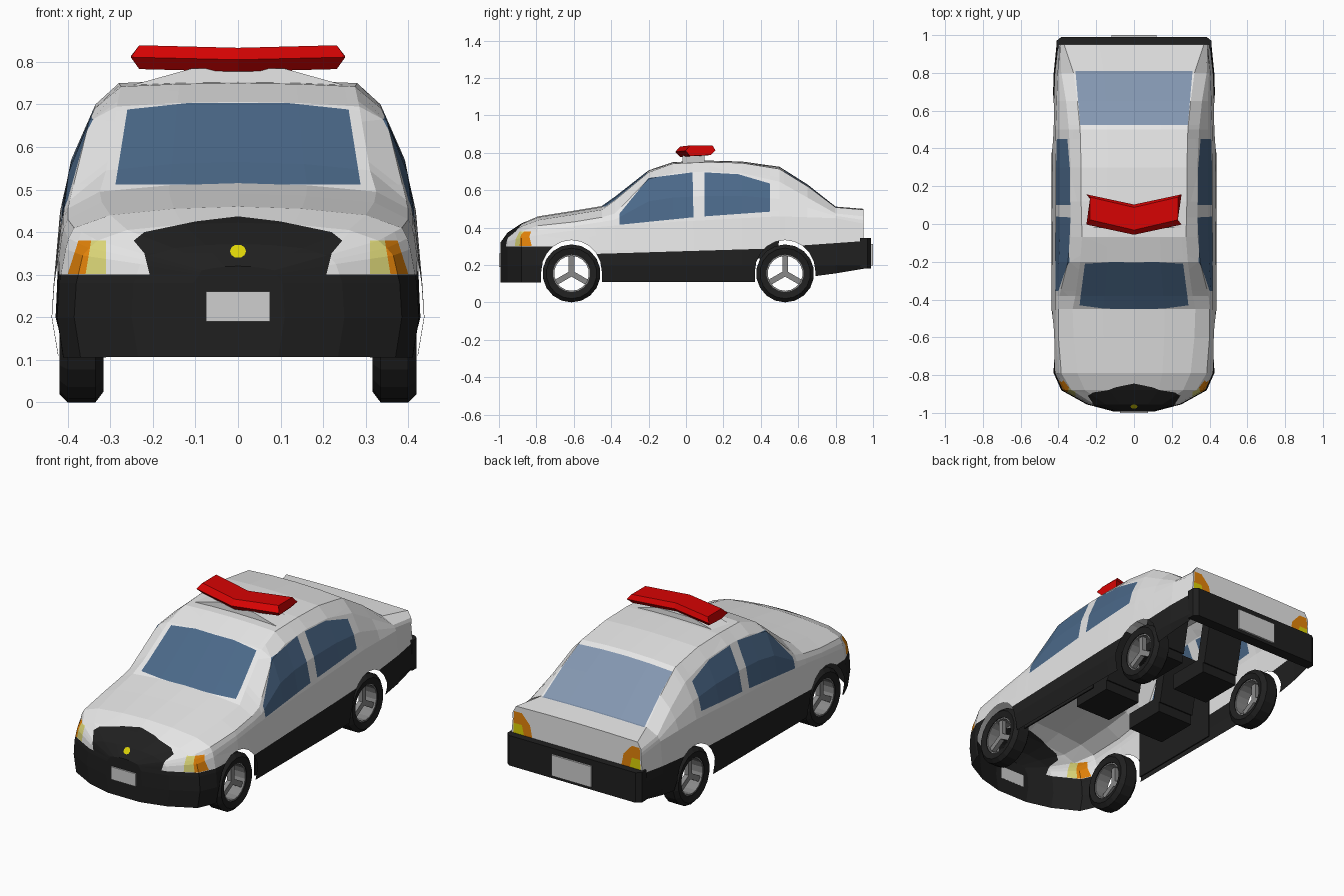
import bpy, bmesh, math
from mathutils import Vector, Matrix

if "Cube" in bpy.data.objects:
    bpy.data.objects.remove(bpy.data.objects["Cube"])

COLOURS = {
    "white_paint": (.82, .82, .82), "black_paint": (.014, .014, .014), "glass": (.07, .14, .25),
    "rear_glass": (.23, .31, .44), "red_light": (.68, .001, .001), "orange_lamp": (.78, .23, .003),
    "pale_yellow_lamp": (.72, .68, .19), "yellow": (.72, .65, .002), "plate_grey": (.62, .62, .62),
    "rim_grey": (.25, .25, .25)}
MATS = {}
for n, c in COLOURS.items():
    MATS[n] = bpy.data.materials.new(n)
    MATS[n].diffuse_color = (*c, 1)


def finish(name, bm, *mats, fix=True):
    if fix:
        bmesh.ops.recalc_face_normals(bm, faces=bm.faces[:])
    me = bpy.data.meshes.new(name)
    bm.to_mesh(me)
    bm.free()
    for m in mats:
        me.materials.append(MATS[m])
    ob = bpy.data.objects.new(name, me)
    bpy.context.collection.objects.link(ob)
    return ob


def skin(rings, close_ring=True, loop=False):
    """Quads between successive rings of points, capped unless looped."""
    bm = bmesh.new()
    rows = [[bm.verts.new(p) for p in r] for r in rings]
    n = len(rows[0])
    for a, b in zip(rows, rows[1:] + (rows[:1] if loop else [])):
        for j in range(n if close_ring else n - 1):
            k = (j + 1) % n
            bm.faces.new((a[j], a[k], b[k], b[j]))
    if not loop:
        bm.faces.new(rows[0][::-1])
        bm.faces.new(rows[-1])
    return bm


def box(name, centre, size, mat, tilt=0):
    bm = bmesh.new()
    m = Matrix.Translation(centre) @ Matrix.Rotation(tilt, 4, 'X') @ Matrix.Diagonal((*size, 1))
    bmesh.ops.create_cube(bm, size=1, matrix=m)
    return finish(name, bm, mat)


def cut(bm, poly, axis, ok=lambda f: True):
    """Cut a convex outline, seen along an axis, into the faces; return the faces inside."""
    u, v = [i for i in range(3) if i != axis]
    lo = [min(p[i] for p in poly) for i in (0, 1)]
    hi = [max(p[i] for p in poly) for i in (0, 1)]

    def near(f):
        for i, c in enumerate((u, v)):
            vals = [w.co[c] for w in f.verts]
            if max(vals) < lo[i] or min(vals) > hi[i]:
                return False
        return ok(f)

    sides = list(zip(poly, poly[1:] + poly[:1]))
    for a, b in sides:
        co, no = Vector((0, 0, 0)), Vector((0, 0, 0))
        co[u], co[v] = a
        no[u], no[v] = b[1] - a[1], a[0] - b[0]
        faces = [f for f in bm.faces if near(f)]
        edges = {e for f in faces for e in f.edges}
        verts = {w for f in faces for w in f.verts}
        bmesh.ops.bisect_plane(bm, geom=faces + list(edges) + list(verts), dist=1e-5,
                               plane_co=co, plane_no=no.normalized())

    def inside(f):
        c = f.calc_center_median()
        s = [(b[0] - a[0]) * (c[v] - a[1]) - (b[1] - a[1]) * (c[u] - a[0]) for a, b in sides]
        return min(s) > 0 or max(s) < 0
    return [f for f in bm.faces if near(f) and inside(f)]


def mirrored(half):
    return half + [(-x, z) for x, z in half[::-1] if x > 0]


# Body shell: y, half width, bottom, belt z, shoulder x z, roof edge x z, centre z
STATIONS = [
    (-.992, .11, .107, .30, .085, .31, .06, .315, .32),
    (-.955, .25, .107, .325, .21, .345, .15, .362, .372),
    (-.88, .385, .105, .345, .33, .38, .26, .405, .422),
    (-.79, .425, .105, .36, .385, .41, .30, .44, .46),
    (-.60, .435, .11, .385, .40, .43, .32, .47, .49),
    (-.45, .437, .11, .405, .40, .455, .325, .495, .515),
    (-.38, .437, .11, .41, .395, .475, .31, .545, .565),
    (-.20, .437, .11, .42, .35, .66, .285, .695, .706),
    (-.07, .437, .11, .43, .337, .69, .275, .742, .750),
    (.12, .438, .11, .44, .335, .70, .28, .75, .758),
    (.30, .438, .11, .45, .335, .69, .28, .745, .753),
    (.50, .435, .11, .46, .345, .645, .285, .713, .725),
    (.65, .43, .135, .455, .36, .56, .30, .62, .63),
    (.80, .425, .155, .45, .385, .475, .32, .508, .512),
    (.95, .41, .18, .42, .39, .46, .37, .495, .50)]
rings = []
for y, w, zb, belt, xs, zs, xr, zr, zc in STATIONS:
    half = [(w - .015, zb), (w, .2), (w - .005, .28), (w - .02, belt),
            ((w - .02 + xs) / 2 + .06 * (zs - belt), (belt + zs) / 2), (xs, zs), (xr, zr),
            (xr / 2, zr + .75 * (zc - zr))]
    rings.append([(-x, y, z) for x, z in half] + [(0, y, zc)] + [(x, y, z) for x, z in half[::-1]])
body = skin(rings, close_ring=False)
body.normal_update()
BODY_MATS = ["white_paint", "black_paint", "glass", "rear_glass", "orange_lamp",
             "pale_yellow_lamp", "yellow"]


def paint(poly, axis, mat, ok=lambda f: True):
    for f in cut(body, poly, axis, ok):
        f.material_index = BODY_MATS.index(mat)


def front(f):
    return f.normal.y < -.12 and f.calc_center_median().y < -.6


def rear(f):
    return f.normal.y > .8 and f.calc_center_median().y > .9


# Black lower band
for poly in ([(-1.1, 0), (-.62, 0), (-.62, .3), (-1.1, .3)],
             [(-.62, 0), (.53, 0), (.53, .29), (-.62, .255)],
             [(.53, 0), (1.1, 0), (1.1, .338), (.53, .298)]):
    paint(poly, 0, "black_paint")
# Grille and round dot
paint([(-.205, .29), (.205, .29), (.22, .35), (-.22, .35)], 1, "black_paint", front)
paint(mirrored([(.22, .35), (.245, .38), (.22, .4), (.1, .425), (0, .437)]), 1, "black_paint", front)
paint([(.019 * math.cos(i * math.pi / 5), .355 + .016 * math.sin(i * math.pi / 5))
       for i in range(10)], 1, "yellow", front)
# Windscreen and back window
paint(mirrored([(.288, .512), (.26, .688), (.12, .703)]), 1, "glass",
      lambda f: f.normal.y < -.25 and f.calc_center_median().z > .46 and f.normal.z > .1)
paint(mirrored([(.31, .81), (.285, .525)]), 2, "rear_glass", lambda f: f.normal.z > .2)
for s in (-1, 1):
    def flip(p):
        return [(s * x, z) for x, z in p]

    def side(f):
        return f.normal.x * s > .3
    # Head lamps, tail lamps
    paint(flip([(.31, .302), (.358, .302), (.345, .38), (.31, .38)]), 1, "pale_yellow_lamp", front)
    paint(flip([(.358, .302), (.40, .302), (.375, .38), (.345, .38)]), 1, "orange_lamp", front)
    paint(flip([(.27, .335), (.388, .335), (.383, .465), (.335, .465), (.285, .41)]), 1, "orange_lamp", rear)
    paint(flip([(.32, .335), (.388, .335), (.385, .40), (.335, .40)]), 1, "yellow", rear)
    # Side windows
    paint([(-.355, .415), (.04, .455), (.035, .695), (-.2, .665), (-.355, .475)], 0, "glass", side)
    paint([(.1, .46), (.45, .485), (.45, .635), (.28, .685), (.1, .695)], 0, "glass", side)
# Wheel arches cut away
for yc in (-.612, .53):
    arch = [(yc + .162 * math.cos(i * math.pi / 10), .165 + .168 * math.sin(i * math.pi / 10))
            for i in range(11)] + [(yc - .162, 0), (yc + .162, 0)]
    bmesh.ops.delete(body, geom=cut(body, arch, 0), context='FACES')
finish("body_shell", body, *BODY_MATS, fix=False)

# Rear bumper and number plates
plan = [(-.41, .93), (.41, .93), (.41, .97), (.385, .99), (-.385, .99), (-.41, .97)]
finish("rear_bumper", skin([[(x, y, z) for x, y in plan] for z in (.18, .345)]), "black_paint")
box("front_plate", (0, -.9955, .225), (.15, .009, .07), "plate_grey")
box("rear_plate", (0, .9945, .255), (.24, .011, .115), "plate_grey")


# Wheels: tyre ring, rim ring and three spokes
def lathe(name, profile, centre, mat, n=18):
    r = [[(x, centre[0] + rad * math.sin(2 * math.pi * i / n), centre[1] + rad * math.cos(2 * math.pi * i / n))
          for rad, x in profile] for i in range(n)]
    return finish(name, skin(r, loop=True), mat)


for s, sn in ((-1, "left"), (1, "right")):
    for yc, yn in ((-.612, "front"), (.53, "rear")):
        tag = f"{yn}_{sn}"
        c = (yc, .155)
        lathe("tyre_" + tag, [(r, s * x) for r, x in (
            (.1, .325), (.13, .316), (.155, .335), (.155, .40), (.135, .42), (.1, .412))], c, "black_paint")
        lathe("rim_" + tag, [(r, s * x) for r, x in (
            (.093, .33), (.101, .33), (.101, .408), (.093, .408))], c, "rim_grey")
        bm = bmesh.new()
        for i in range(3):
            m = (Matrix.Translation((s * .385, *c)) @ Matrix.Rotation(i * math.tau / 3, 4, 'X')
                 @ Matrix.Translation((0, 0, .047)) @ Matrix.Diagonal((.025, .03, .096, 1)))
            bmesh.ops.create_cube(bm, size=1, matrix=m)
        finish("spokes_" + tag, bm, "rim_grey")

# Roof light bar: swept V on a low white stand
section = [(-.085, .808, 0), (-.06, .78, .02), (.05, .785, .02), (.075, .81, 0), (.06, .836, .02), (-.06, .836, .02)]
bar = [[(sx * (.252 - inset), yc + y, z + (.003 if sx else -.003)) for y, z, inset in section]
       for sx, yc in ((-1, .082), (0, .028), (1, .082))]
finish("light_bar", skin(bar), "red_light")
stand = [[(-w, -.02, z), (w, -.02, z), (w, .1, z), (-w, .1, z)] for w, z in ((.25, .745), (.11, .784))]
finish("light_bar_stand", skin(stand), "white_paint")

# Four seats and the front door trims inside the open-bottomed shell
for s, sn in ((-1, "left"), (1, "right")):
    for yc, z, yn in ((0, .2, "front"), (.36, .28, "rear")):
        box(f"{yn}_seat_{sn}_base", (s * .18, yc, z), (.22, .24, .09), "black_paint")
        box(f"{yn}_seat_{sn}_back", (s * .18, yc + .13, z + .16), (.22, .06, .3), "black_paint", -.2)
    box("door_trim_" + sn, (s * .395, -.14, .265), (.008, .56, .3), "black_paint")

for m in bpy.data.materials:
    if m.users and not m.is_grease_pencil:
        m.use_nodes = True
        m.node_tree.nodes["Principled BSDF"].inputs["Base Color"].default_value = m.diffuse_color
